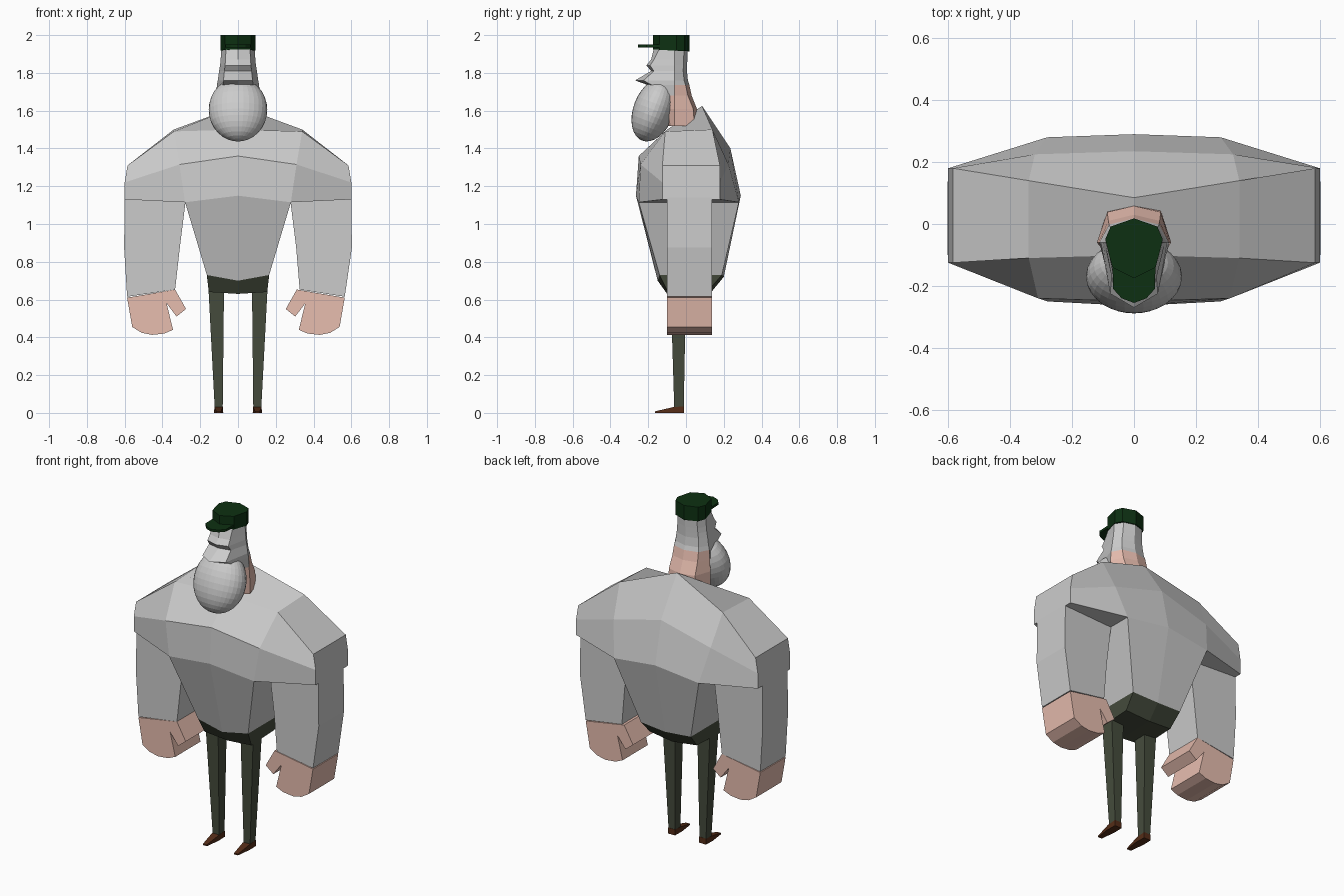
import bpy, bmesh, math
from mathutils import Matrix

if "Cube" in bpy.data.objects:
    bpy.data.objects.remove(bpy.data.objects["Cube"])


def material(name, rgb):
    m = bpy.data.materials.new(name)
    m.diffuse_color = (*rgb, 1.0)
    m.use_nodes = True
    m.node_tree.nodes["Principled BSDF"].inputs["Base Color"].default_value = m.diffuse_color
    return m


GREY = material("light grey", (0.6, 0.6, 0.6))
SKIN = material("skin", (0.8, 0.51, 0.43))
PANTS = material("dark olive", (0.06, 0.072, 0.046))
CAP = material("dark green", (0.004, 0.03, 0.006))
SHOE = material("brown", (0.09, 0.026, 0.009))


def build(name, polys, mats, mirror=False, rule=None):
    """Make an object from polygons given as point lists, optionally mirrored in x."""
    bm = bmesh.new()
    for poly in polys:
        bm.faces.new([bm.verts.new(p) for p in poly])
        if mirror:
            bm.faces.new([bm.verts.new((-x, y, z)) for x, y, z in reversed(poly)])
    bmesh.ops.remove_doubles(bm, verts=bm.verts, dist=0.0005)
    bmesh.ops.recalc_face_normals(bm, faces=bm.faces)
    if rule:
        for f in bm.faces:
            f.material_index = rule(f.calc_center_median())
    me = bpy.data.meshes.new(name)
    bm.to_mesh(me)
    bm.free()
    for m in mats:
        me.materials.append(m)
    ob = bpy.data.objects.new(name, me)
    bpy.context.collection.objects.link(ob)
    return ob


def loft(rows, closed=False, caps=True):
    """Quads between successive rows of points, with the end rows filled."""
    n = len(rows[0])
    polys = []
    for a, b in zip(rows, rows[1:]):
        for i in range(n if closed else n - 1):
            j = (i + 1) % n
            polys.append([a[i], a[j], b[j], b[i]])
    return polys + ([rows[0], rows[-1]] if caps else [])


def prism(outline, y0, y1):
    """Extrude an x-z outline along y."""
    return loft([[(x, y, z) for x, z in outline] for y in (y0, y1)], closed=True)


# Torso: loops at the centre, chest edge and shoulder end
centre = [(0, -.10, 1.50), (0, .085, 1.625), (0, .235, 1.40), (0, .29, 1.15),
          (0, .20, .72), (0, -.15, .70), (0, -.265, 1.15), (0, -.25, 1.36)]
chest = [(.34, -.11, 1.49), (.34, .14, 1.50), (.32, .225, 1.315), (.28, .28, 1.115),
         (.165, .19, .73), (.165, -.14, .73), (.28, -.25, 1.115), (.31, -.24, 1.315)]
shoulder = [(.585, -.125, 1.31), (.585, .18, 1.31), (.60, .18, 1.22),
            (.60, .18, 1.13), (.60, -.125, 1.13), (.60, -.125, 1.22)]
torso = loft([centre, chest], closed=True, caps=False)
torso += loft([chest[:4] + chest[6:], shoulder], closed=True, caps=False)
torso += [shoulder, chest[3:7]]
build("torso", torso, [GREY], mirror=True)

# Hips
build("hips", loft([
    [(0, -.15, .70), (.165, -.14, .73), (.165, .19, .73), (0, .20, .72)],
    [(0, -.10, .63), (.155, -.095, .64), (.155, .12, .65), (0, .13, .635)]]),
    [PANTS], mirror=True)

# Arms, hands, legs and shoes on each side
hand_outline = [(.587, .61), (.56, .455), (.51, .424), (.455, .413), (.39, .42),
                (.344, .44), (.378, .58), (.325, .51), (.275, .55), (.333, .653)]
for side, s, shift in (("left", -1, 0), ("right", 1, -.022)):
    sleeve = [(.60, 1.14), (.603, .875), (.587 + shift, .615),
              (.333 + shift * .3, .653), (.308, .875), (.275, 1.14)]
    build(side + "_sleeve", prism([(s * x, z) for x, z in sleeve], -.10, .138), [GREY])
    hand = [(s * (x + shift), z) for x, z in hand_outline]
    build(side + "_hand", prism(hand, -.10, .138), [SKIN])

    def column(x0, x1, y0, y1, z):
        return [(s * x0, y0, z), (s * x1, y0, z), (s * x1, y1, z), (s * x0, y1, z)]

    build(side + "_leg", loft([column(.074, .157, -.082, .0, .67),
                               column(.081, .123, -.062, -.012, .02)], closed=True), [PANTS])
    # Shoe tapers to a low toe
    build(side + "_shoe", loft([
        [(s * .08, -.01, 0), (s * .125, -.01, 0), (s * .125, -.01, .035), (s * .08, -.01, .035)],
        [(s * .078, -.07, 0), (s * .127, -.07, 0), (s * .125, -.07, .03), (s * .08, -.07, .03)],
        [(s * .09, -.165, 0), (s * .115, -.165, 0), (s * .115, -.165, .008),
         (s * .09, -.165, .008)]], closed=True), [SHOE])

# Head and neck: height, front centre y, front side y, half width, back y
levels = [(1.93, -.17, -.14, .088, .010), (1.87, -.185, -.17, .092, .007),
          (1.84, -.21, -.19, .095, .006), (1.81, -.185, -.17, .10, .005),
          (1.76, -.27, -.225, .107, .010), (1.735, -.20, -.18, .112, .018),
          (1.68, -.14, -.12, .115, .030), (1.61, -.12, -.10, .12, .058),
          (1.52, -.10, -.08, .12, .065)]
head = [[(0, yf, z), (.72 * w, ys, z), (w, -.06, z), (.72 * w, yb - .02, z), (0, yb, z)]
        for z, yf, ys, w, yb in levels]
build("head", loft(head), [GREY, SKIN], mirror=True,
      rule=lambda c: int(c.z < 1.735 and c.y > -.105))

# Cap and brim
crown = [(0, -.175), (.07, -.14), (.093, -.05), (.075, -.008), (0, .018)]
build("cap", loft([[(x, y, 1.92 - .05 * (y + .1)) for x, y in crown],
                   [(x, y, 2.0) for x, y in crown]]), [CAP], mirror=True)
brim = [(0, -.255), (.04, -.24), (.067, -.21), (.07, -.12), (0, -.12)]
build("cap_brim", loft([[(x, y, z) for x, y in brim] for z in (1.935, 1.949)]),
      [CAP], mirror=True)

# Beard: tilted faceted ellipsoid
bpy.ops.mesh.primitive_uv_sphere_add(segments=32, ring_count=16, radius=1)
beard = bpy.context.object
beard.name = "beard"
beard.data.transform(Matrix.Translation((0, -.17, 1.605))
                     @ Matrix.Rotation(math.radians(-21), 4, 'X')
                     @ Matrix.Diagonal((.155, .108, .175, 1)))
beard.data.materials.append(GREY)
